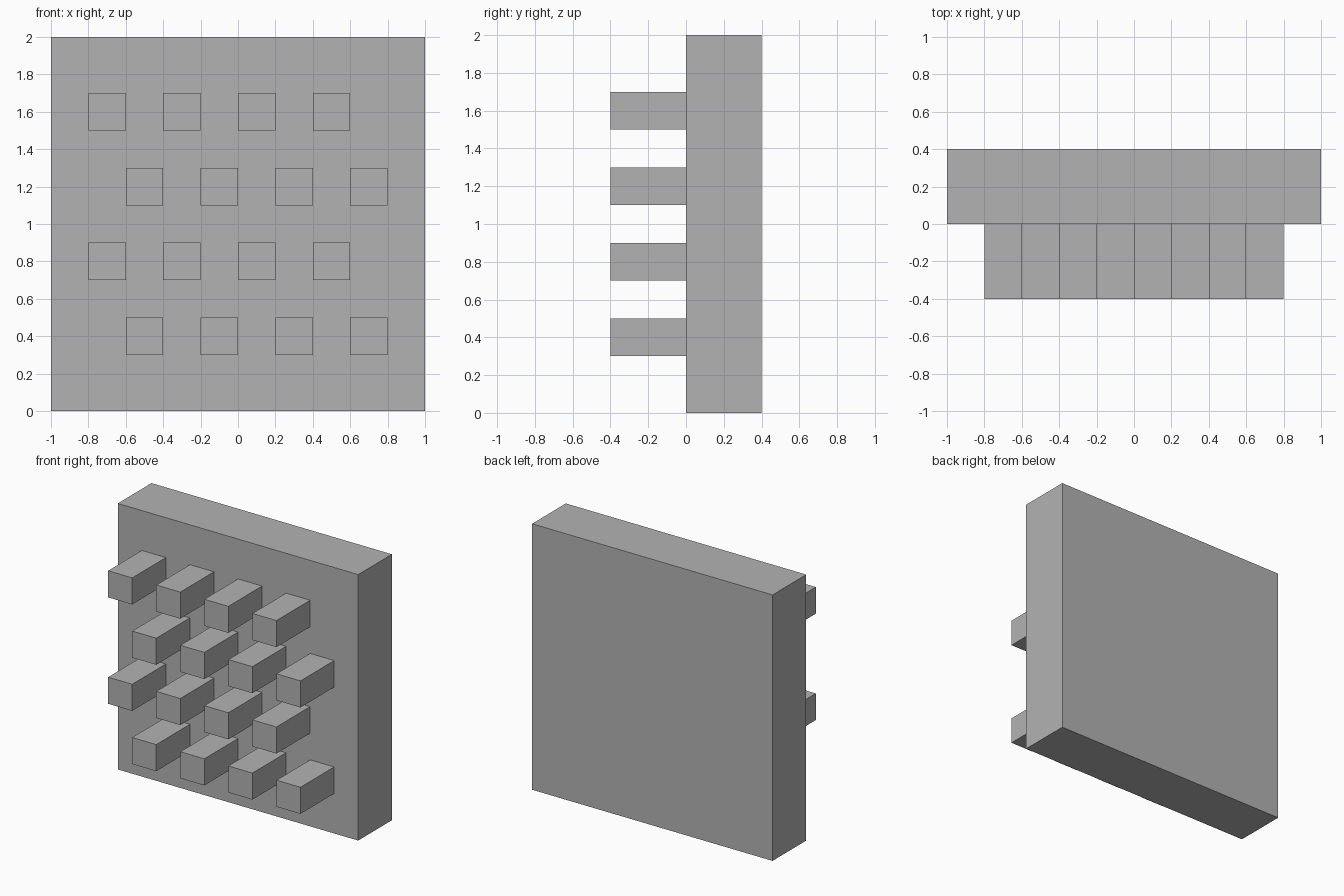
import bpy

cube = bpy.data.objects.get("Cube")
if cube:
    bpy.data.objects.remove(cube, do_unlink=True)

# Single grey material
grey = bpy.data.materials.new("plain_grey")
grey.use_nodes = True
colour = (0.45, 0.45, 0.45, 1)
grey.diffuse_color = colour
grey.node_tree.nodes["Principled BSDF"].inputs["Base Color"].default_value = colour


def box(name, centre, size):
    bpy.ops.mesh.primitive_cube_add(size=1, location=centre)
    obj = bpy.context.object
    obj.name = name
    obj.scale = size
    bpy.ops.object.transform_apply(location=False, rotation=False, scale=True)
    obj.data.materials.append(grey)
    return obj


# Upright square slab
box("wall_panel", (0, 0.2, 1), (2, 0.4, 2))

# Four staggered rows of square pegs on the front
PEG = 0.2
for row in range(4):
    shift = 0 if row % 2 else PEG
    for col in range(4):
        x = -0.7 + shift + col * 2 * PEG
        z = 0.4 + row * 2 * PEG
        box(f"peg_row{row + 1}_{col + 1}", (x, -PEG, z), (PEG, 2 * PEG, PEG))
